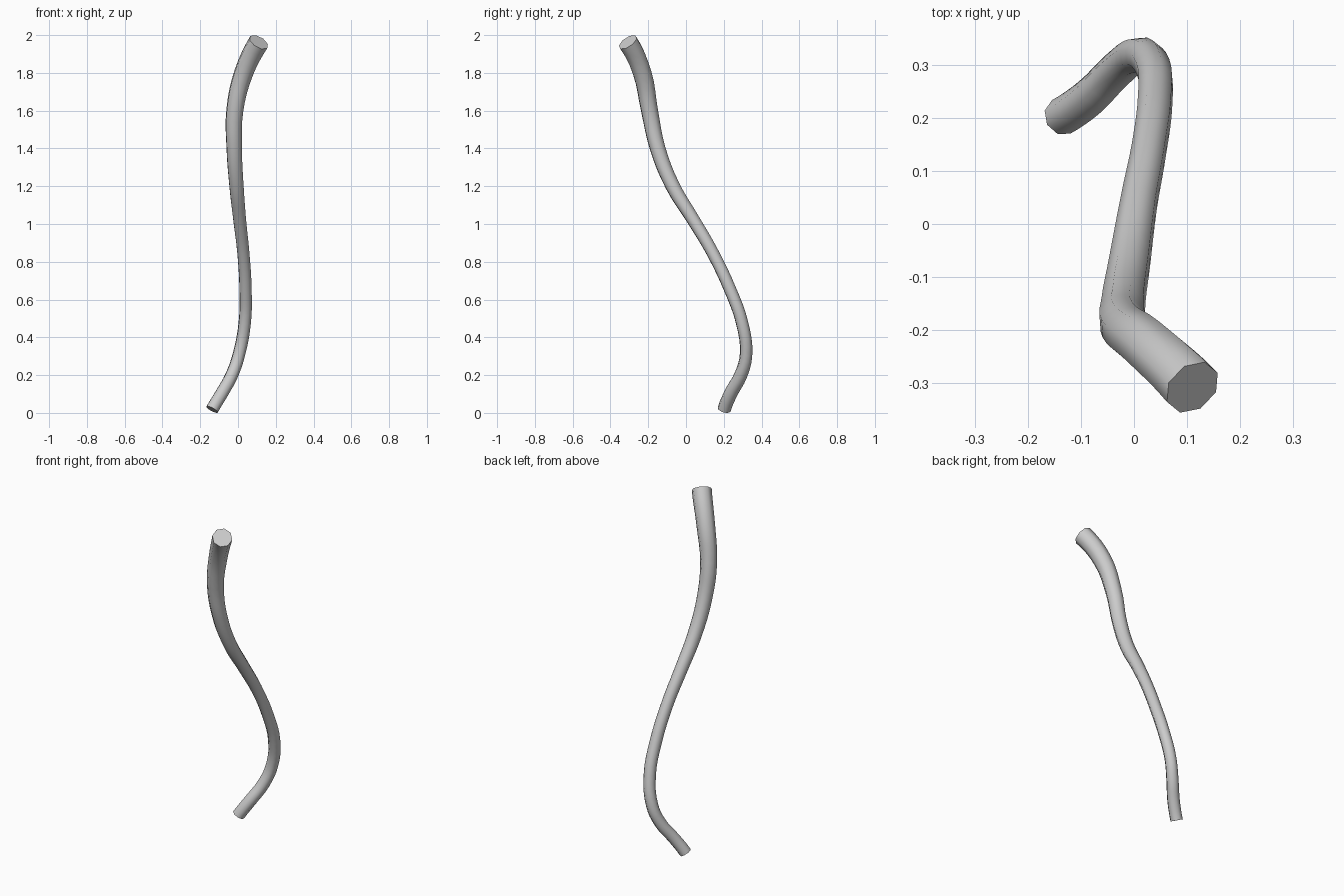
import bpy, math

if "Cube" in bpy.data.objects:
    bpy.data.objects.remove(bpy.data.objects["Cube"])

# Centre line of the bent tube: x, y, z, radius
path = [
    (-0.137, 0.202, 0.018, 0.036),
    (-0.085, 0.238, 0.105, 0.036),
    (-0.033, 0.290, 0.200, 0.035),
    (0.005, 0.318, 0.310, 0.034),
    (0.036, 0.296, 0.480, 0.034),
    (0.040, 0.235, 0.650, 0.034),
    (0.028, 0.140, 0.850, 0.034),
    (0.009, 0.040, 1.020, 0.036),
    (-0.008, -0.070, 1.200, 0.040),
    (-0.020, -0.150, 1.400, 0.043),
    (-0.017, -0.193, 1.600, 0.047),
    (0.030, -0.232, 1.800, 0.052),
    (0.110, -0.308, 1.963, 0.056),
]

# Eight-sided tube swept along the path, with capped ends
curve = bpy.data.curves.new("tube", 'CURVE')
curve.dimensions = '3D'
curve.bevel_depth = 1.0
curve.bevel_resolution = 2
curve.resolution_u = 4
curve.use_fill_caps = True
spline = curve.splines.new('BEZIER')
spline.bezier_points.add(len(path) - 1)
for p, (x, y, z, r) in zip(spline.bezier_points, path):
    p.co = (x, y, z)
    p.radius = r
    p.handle_left_type = p.handle_right_type = 'AUTO'

tube = bpy.data.objects.new("bent_tube", curve)
bpy.context.collection.objects.link(tube)
bpy.context.view_layer.objects.active = tube
tube.select_set(True)

# Ends face along their steeply leaning tangents
bpy.context.view_layer.update()
pts = spline.bezier_points
for p, d in ((pts[0], (0.016, 0.009, 0.030)), (pts[-1], (0.030, -0.034, 0.050))):
    p.handle_left_type = p.handle_right_type = 'FREE'
    p.handle_left = [c - k for c, k in zip(p.co, d)]
    p.handle_right = [c + k for c, k in zip(p.co, d)]

# Smooth sides, crisp caps
bpy.ops.object.convert(target='MESH')
bpy.ops.object.shade_smooth_by_angle(angle=math.radians(50))
